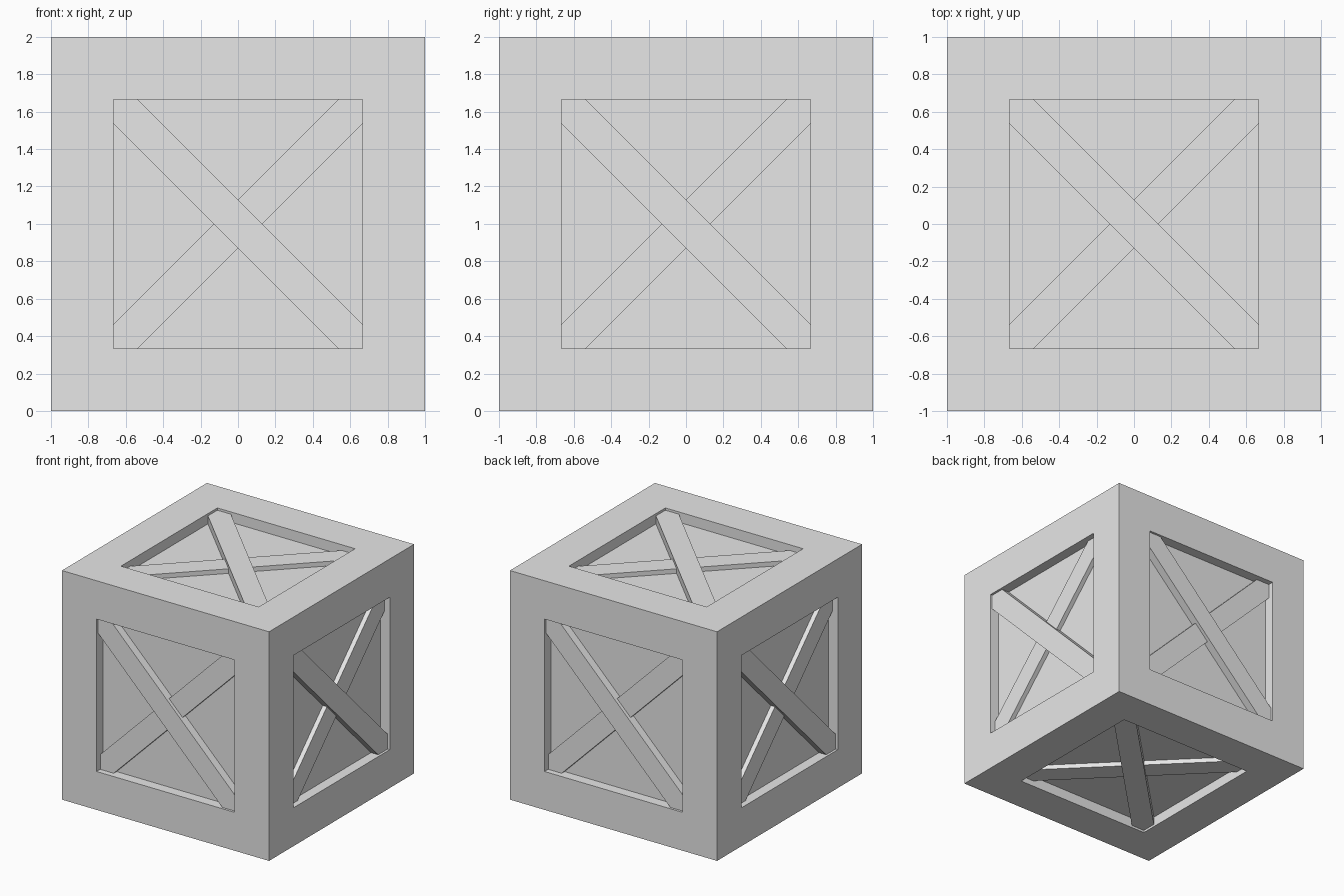
import bpy
import bmesh
from math import pi
from mathutils import Matrix, Vector

OPEN = 0.665      # half width of each recessed opening
PANEL = 0.09      # recess depth of the panels
CUT = 0.13        # brace half width measured along the opening edge

default = bpy.data.objects.get("Cube")
if default:
    bpy.data.objects.remove(default, do_unlink=True)

# Single plain grey
grey = bpy.data.materials.new("plain_grey")
grey.use_nodes = True
colour = (0.8, 0.8, 0.8, 1)
grey.diffuse_color = colour
grey.node_tree.nodes["Principled BSDF"].inputs["Base Color"].default_value = colour


def finish(bm, name):
    bmesh.ops.recalc_face_normals(bm, faces=bm.faces)
    mesh = bpy.data.meshes.new(name)
    bm.to_mesh(mesh)
    bm.free()
    mesh.materials.append(grey)
    obj = bpy.data.objects.new(name, mesh)
    bpy.context.collection.objects.link(obj)
    return obj


# Crate body: a cube with a framed, sunken panel on every side
bm = bmesh.new()
bmesh.ops.create_cube(bm, size=2)
sides = list(bm.faces)
bmesh.ops.inset_individual(bm, faces=sides, thickness=1 - OPEN, use_even_offset=True)
panels = bmesh.ops.extrude_discrete_faces(bm, faces=sides)["faces"]
for face in panels:
    inward = -face.calc_center_median().normalized() * PANEL
    bmesh.ops.translate(bm, verts=face.verts, vec=inward)
bmesh.ops.translate(bm, verts=bm.verts, vec=(0, 0, 1))
finish(bm, "crate_frame")


def brace(name, turn, mirror, depth):
    """Diagonal board with corner-fitted ends, standing on the sunken panel."""
    a, b = OPEN, OPEN - CUT
    outline = [(-a, b), (-a, a), (-b, a), (a, -b), (a, -a), (b, -a)]
    bm = bmesh.new()
    base = bm.faces.new([bm.verts.new((x * mirror, PANEL - 1, z)) for x, z in outline])
    top = bmesh.ops.extrude_face_region(bm, geom=[base])["geom"]
    verts = [g for g in top if isinstance(g, bmesh.types.BMVert)]
    bmesh.ops.translate(bm, verts=verts, vec=Vector((0, depth - PANEL, 0)))
    bmesh.ops.transform(bm, matrix=Matrix.Translation((0, 0, 1)) @ turn, verts=bm.verts)
    finish(bm, name)


# Crossed braces, one pair per side
turns = {
    "front": Matrix.Identity(4),
    "left": Matrix.Rotation(pi / 2, 4, "Z"),
    "back": Matrix.Rotation(pi, 4, "Z"),
    "right": Matrix.Rotation(-pi / 2, 4, "Z"),
    "top": Matrix.Rotation(-pi / 2, 4, "X"),
    "bottom": Matrix.Rotation(pi / 2, 4, "X"),
}
for side, turn in turns.items():
    brace(side + "_outer_brace", turn, 1, 0.02)
    brace(side + "_inner_brace", turn, -1, 0.05)
